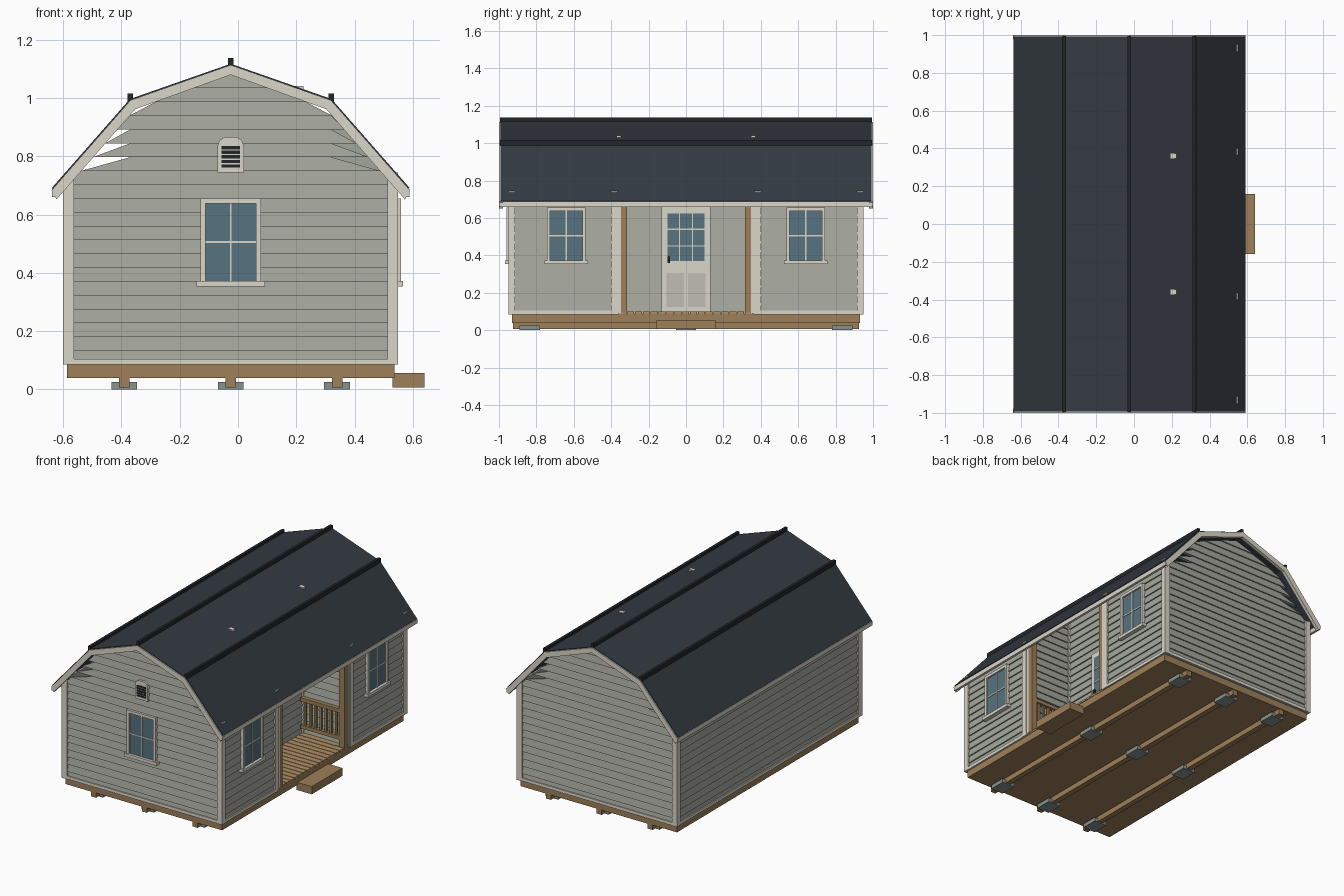
import bpy, bmesh

if "Cube" in bpy.data.objects:
    bpy.data.objects.remove(bpy.data.objects["Cube"])

CX = -0.025
COLORS = {
    "sage_siding": (0.37, 0.385, 0.335), "cream_trim": (0.70, 0.67, 0.58),
    "roof_slate": (0.034, 0.042, 0.054), "cap_dark": (0.016, 0.019, 0.023),
    "wood": (0.34, 0.215, 0.10), "glass": (0.095, 0.17, 0.21),
    "concrete": (0.25, 0.29, 0.27), "door_panel": (0.52, 0.52, 0.47),
    "deck_wood": (0.42, 0.27, 0.13),
}
MATS = {}
for n, c in COLORS.items():
    MATS[n] = bpy.data.materials.new(n)
    MATS[n].diffuse_color = (*c, 1)

parts = {}   # name -> (material, list of 8-corner solids)


def solid(name, mat, corners):
    parts.setdefault(name, (mat, []))[1].append(corners)


# Wall frames: origin x, y and direction u; outward normal is (uy, -ux)
FRONT, BACK = (CX, -0.935, 1, 0), (CX, 0.935, -1, 0)
RIGHT, LEFT = (0.535, 0, 0, 1), (-0.585, 0, 0, -1)
INNER = (0.21, 0, 0, 1)
SIDE_A, SIDE_B = (0, 0.36, 1, 0), (0, -0.36, -1, 0)
WORLD = (0, 0, 1, 0)


def slab(name, mat, F, bot, top, nback, nb, nt, z0, z1):
    """Board on a wall frame: bottom and top spans, back and outer offsets."""
    ox, oy, ux, uy = F

    def p(u, n, z):
        return (ox + u * ux + n * uy, oy + u * uy - n * ux, z)
    solid(name, mat, [p(bot[0], nback, z0), p(bot[1], nback, z0), p(bot[1], nb, z0), p(bot[0], nb, z0),
                      p(top[0], nback, z1), p(top[1], nback, z1), p(top[1], nt, z1), p(top[0], nt, z1)])


def plate(name, mat, F, u0, u1, n0, n1, z0, z1):
    slab(name, mat, F, (u0, u1), (u0, u1), n0, n1, n1, z0, z1)


def box(name, mat, x0, x1, y0, y1, z0, z1):
    plate(name, mat, WORLD, x0, x1, -y1, -y0, z0, z1)


def roof_half(z):
    """Half width available under the roof at height z."""
    if z > 0.96:
        return max(0.0, 0.33 * (1.085 - z) / 0.125)
    return 0.33 + (0.96 - z) * 0.88


# Lap siding
PITCH, Z0 = 0.0475, 0.085


def siding(name, F, span, ztop):
    """span(z, is_top) gives the board ends at that height."""
    z = Z0
    while z < ztop - 0.004:
        z1 = min(z + PITCH, ztop)
        slab(name, "sage_siding", F, span(z, False), span(z1, True), -0.012, 0.009, 0.001, z, z1)
        z += PITCH


def gable(z, is_top):
    h = min(0.56, roof_half(z))
    if is_top and 0.76 < z < 0.95:
        h = 0.345                      # saw-toothed board ends under the lower slope
    return (-h, h)


siding("front_siding", FRONT, gable, 1.084)
siding("back_siding", BACK, gable, 1.084)
siding("left_siding", LEFT, lambda z, t: (-0.935, 0.935), 0.73)
siding("right_siding", RIGHT, lambda z, t: (-0.935, -0.36), 0.73)
siding("right_siding", RIGHT, lambda z, t: (0.36, 0.935), 0.73)
siding("porch_back_siding", INNER, lambda z, t: (-0.36, 0.36), 1.02)


def porch_x(z):
    return max(0.2, min(0.535, CX + roof_half(z)))


siding("porch_side_siding", SIDE_A, lambda z, t: (0.2, porch_x(z)), 1.0)
siding("porch_side_siding", SIDE_B, lambda z, t: (-porch_x(z), -0.2), 1.0)

# Corner boards and bottom trim
T = "cream_trim"
for F, h, top in ((FRONT, 0.575, 0.72), (BACK, 0.575, 0.72), (LEFT, 0.95, 0.72), (RIGHT, 0.95, 0.745)):
    for s in (-1, 1):
        a, b = sorted((s * (h - 0.037), s * h))
        plate("corner_trim", T, F, a, b, -0.005, 0.015, 0.085, top)
    if F != RIGHT:
        plate("bottom_trim", T, F, -h, h, 0, 0.013, 0.085, 0.105)
for s in (-1, 1):
    a, b = sorted((s * 0.36, s * 0.95))
    plate("bottom_trim", T, RIGHT, a, b, 0, 0.013, 0.085, 0.105)
    a, b = sorted((s * 0.365, s * 0.40))
    plate("porch_edge_trim", T, RIGHT, a, b, -0.01, 0.015, 0.085, 0.745)
    a, b = sorted((s * 0.335, s * 0.375))
    box("porch_corner_trim", T, 0.19, 0.225, *sorted((s * 0.348, s * 0.372)), 0.09, 1.042)
    box("porch_edge_trim", T, 0.505, 0.545, *sorted((s * 0.348, s * 0.372)), 0.09, 0.735)


# Windows
def window(F, c):
    plate("window_glass", "glass", F, c - 0.092, c + 0.092, 0, 0.014, 0.37, 0.642)
    for s in (-1, 1):
        a, b = sorted((s * 0.087, s * 0.104))
        plate("window_frame", T, F, c + a, c + b, 0, 0.024, 0.36, 0.655)
    plate("window_frame", T, F, c - 0.104, c + 0.104, 0, 0.024, 0.638, 0.656)
    plate("window_sill", T, F, c - 0.117, c + 0.117, 0, 0.032, 0.353, 0.373)
    plate("window_bars", T, F, c - 0.003, c + 0.003, 0, 0.018, 0.37, 0.64)
    plate("window_bars", T, F, c - 0.09, c + 0.09, 0, 0.018, 0.502, 0.509)


window(FRONT, 0)
window(RIGHT, -0.64)
window(RIGHT, 0.64)

# Gable vent with louvers
plate("vent_frame", T, FRONT, -0.046, 0.046, 0, 0.02, 0.745, 0.835)
slab("vent_frame", T, FRONT, (-0.046, 0.046), (-0.038, 0.038), 0, 0.02, 0.02, 0.835, 0.855)
slab("vent_frame", T, FRONT, (-0.038, 0.038), (-0.022, 0.022), 0, 0.02, 0.02, 0.855, 0.866)
for i in range(5):
    z = 0.762 + i * 0.0155
    plate("vent_louvers", "cap_dark", FRONT, -0.032, 0.032, 0, 0.023, z, z + 0.011)

# Door
plate("door", T, INNER, -0.13, 0.13, 0, 0.018, 0.098, 0.66)
plate("door_glass", "glass", INNER, -0.1, 0.1, 0, 0.021, 0.37, 0.625)
for y in (-0.034, 0.034):
    plate("door_bars", T, INNER, y - 0.003, y + 0.003, 0, 0.024, 0.37, 0.625)
for z in (0.45, 0.54):
    plate("door_bars", T, INNER, -0.1, 0.1, 0, 0.024, z - 0.003, z + 0.003)
for a, b in ((-0.105, -0.012), (0.012, 0.105)):
    plate("door_panels", "door_panel", INNER, a, b, 0, 0.021, 0.125, 0.305)
plate("door_handle", "cap_dark", INNER, -0.1, -0.085, 0, 0.035, 0.36, 0.395)


# Gambrel roof, barge boards, fascia and caps
def band(name, mat, outer, inner, y0, y1):
    for s in (-1, 1):
        for k in (0, 1):
            q = [outer[k], outer[k + 1], inner[k + 1], inner[k]]
            solid(name, mat, [(CX + s * x, y, z) for y in (y0, y1) for x, z in q])


band("roof", "roof_slate", [(0, 1.118), (0.346, 0.997), (0.614, 0.692)],
     [(0, 1.1), (0.338, 0.982), (0.604, 0.682)], -0.992, 0.992)
for y0, y1 in ((-1.0, -0.978), (0.978, 1.0)):
    band("barge_board", T, [(0, 1.114), (0.344, 0.993), (0.615, 0.684)],
         [(0, 1.08), (0.328, 0.962), (0.598, 0.652)], y0, y1)
for s in (-1, 1):
    a, b = sorted((CX + s * 0.597, CX + s * 0.613))
    box("eave_fascia", T, a, b, -0.998, 0.998, 0.66, 0.688)
for x, z in ((0, 1.108), (-0.345, 0.987), (0.345, 0.987)):
    box("ridge_cap", "cap_dark", CX + x - 0.009, CX + x + 0.009, -0.994, 0.994, z, z + 0.029)

# Floor frame, runners, blocks and step
box("floor_frame", "wood", -0.587, 0.537, -0.93, 0.93, 0.04, 0.087)
for x in (-0.39, CX, 0.34):
    box("runner", "wood", x - 0.018, x + 0.018, -0.925, 0.925, 0.006, 0.041)
    for y in (-0.835, 0, 0.835):
        box("foundation_block", "concrete", x - 0.044, x + 0.044, y - 0.054, y + 0.054, 0, 0.026)
box("step", "wood", 0.53, 0.64, -0.158, 0.158, 0.006, 0.056)

# Porch deck, posts and railings
for i in range(17):
    y = -0.357 + i * 0.042
    box("deck_boards", "deck_wood", 0.21, 0.54, y, y + 0.038, 0.086, 0.099)
for s in (-1, 1):
    y = s * 0.335
    box("porch_post", "wood", 0.502, 0.542, y - 0.019, y + 0.019, 0.095, 0.735)
    for z in (0.14, 0.315):
        box("porch_rail", "wood", 0.225, 0.505, y - 0.014, y + 0.014, z, z + 0.024)
    for i in range(7):
        x = 0.25 + i * 0.037
        box("porch_baluster", "wood", x - 0.007, x + 0.007, y - 0.007, y + 0.007, 0.15, 0.32)

# Build one mesh object for each named part
QUADS = ((0, 1, 2, 3), (7, 6, 5, 4), (0, 4, 5, 1), (1, 5, 6, 2), (2, 6, 7, 3), (3, 7, 4, 0))
for name, (mat, solids) in parts.items():
    bm = bmesh.new()
    for corners in solids:
        v = [bm.verts.new(c) for c in corners]
        for q in QUADS:
            bm.faces.new([v[i] for i in q])
    bmesh.ops.recalc_face_normals(bm, faces=bm.faces)
    me = bpy.data.meshes.new(name)
    bm.to_mesh(me)
    bm.free()
    me.materials.append(MATS[mat])
    bpy.context.collection.objects.link(bpy.data.objects.new(name, me))

for m in bpy.data.materials:
    if m.users and not m.is_grease_pencil:
        m.use_nodes = True
        m.node_tree.nodes["Principled BSDF"].inputs["Base Color"].default_value = m.diffuse_color
